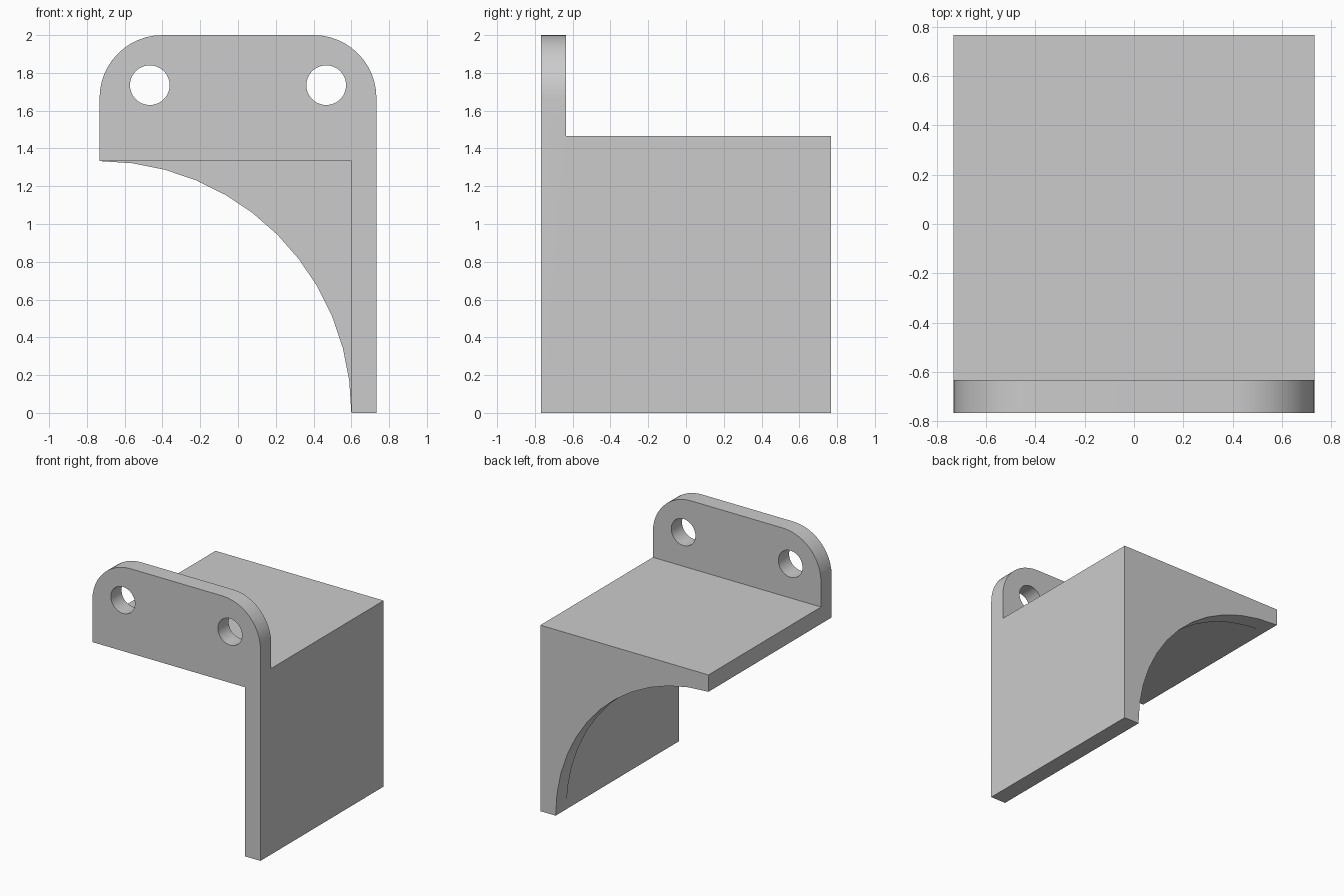
import bpy, bmesh
from math import sin, cos, radians

cube = bpy.data.objects.get("Cube")
if cube:
    bpy.data.objects.remove(cube, do_unlink=True)

W, D, H = 0.733, 0.767, 2.0    # half width, half depth, height
T = 0.133                      # sheet thickness
SHELF = 1.333                  # underside of the shelf
CORNER = 0.333                 # rounded corner radius of the tab
HOLE_X, HOLE_Z, HOLE_R = 0.467, 1.735, 0.105

gray = bpy.data.materials.new("plain gray")
gray.use_nodes = True
gray.diffuse_color = (0.6, 0.6, 0.6, 1)
gray.node_tree.nodes["Principled BSDF"].inputs["Base Color"].default_value = (0.6, 0.6, 0.6, 1)


def arc(cx, cz, r, start, end, steps):
    angles = [radians(start + (end - start) * i / steps) for i in range(steps + 1)]
    return [(cx + r * cos(a), cz + r * sin(a)) for a in angles]


def extrude_profile(name, points, y0, y1):
    """Solid made from an x-z outline, extruded along y."""
    bm = bmesh.new()
    face = bm.faces.new([bm.verts.new((x, y0, z)) for x, z in points])
    grown = bmesh.ops.extrude_face_region(bm, geom=[face])["geom"]
    moved = [v for v in grown if isinstance(v, bmesh.types.BMVert)]
    bmesh.ops.translate(bm, verts=moved, vec=(0, y1 - y0, 0))
    bmesh.ops.recalc_face_normals(bm, faces=bm.faces)
    mesh = bpy.data.meshes.new(name)
    bm.to_mesh(mesh)
    bm.free()
    mesh.materials.append(gray)
    obj = bpy.data.objects.new(name, mesh)
    bpy.context.collection.objects.link(obj)
    return obj


def combine(target, other, operation):
    mod = target.modifiers.new(operation.lower(), "BOOLEAN")
    mod.operation, mod.object, mod.solver = operation, other, "EXACT"
    bpy.context.view_layer.objects.active = target
    bpy.ops.object.modifier_apply(modifier=mod.name)
    bpy.data.objects.remove(other, do_unlink=True)


# Shelf and side wall as one bent sheet
bracket = extrude_profile("angle_bracket", [
    (-W, SHELF), (W - T, SHELF), (W - T, 0), (W, 0),
    (W, SHELF + T), (-W, SHELF + T)], -D, D)

# Upright front tab with rounded top corners
tab = extrude_profile("mounting_tab",
    [(-W, SHELF), (W, SHELF)]
    + arc(W - CORNER, H - CORNER, CORNER, 0, 90, 12)
    + arc(CORNER - W, H - CORNER, CORNER, 90, 180, 12), -D, T - D)
combine(bracket, tab, "UNION")

# Rear gusset with a concave quarter-circle edge
gusset = extrude_profile("rear_gusset",
    arc(-W, 0, SHELF, 0, 90, 12)
    + [(-W, SHELF + T), (W, SHELF + T), (W, 0)], D - T, D)
combine(bracket, gusset, "UNION")

# Screw holes through the tab
for side in (-1, 1):
    cutter = extrude_profile("hole_cutter",
        arc(side * HOLE_X, HOLE_Z, HOLE_R, 0, 360, 48)[:-1], -D - T, 2 * T - D)
    combine(bracket, cutter, "DIFFERENCE")

# Merge coplanar faces and smooth the curved edges
bm = bmesh.new()
bm.from_mesh(bracket.data)
bmesh.ops.remove_doubles(bm, verts=bm.verts, dist=0.0005)
bmesh.ops.dissolve_limit(bm, angle_limit=radians(1), verts=bm.verts, edges=bm.edges)
bm.to_mesh(bracket.data)
bm.free()
bpy.ops.object.select_all(action="DESELECT")
bracket.select_set(True)
bpy.context.view_layer.objects.active = bracket
bpy.ops.object.shade_smooth_by_angle(angle=radians(30))
